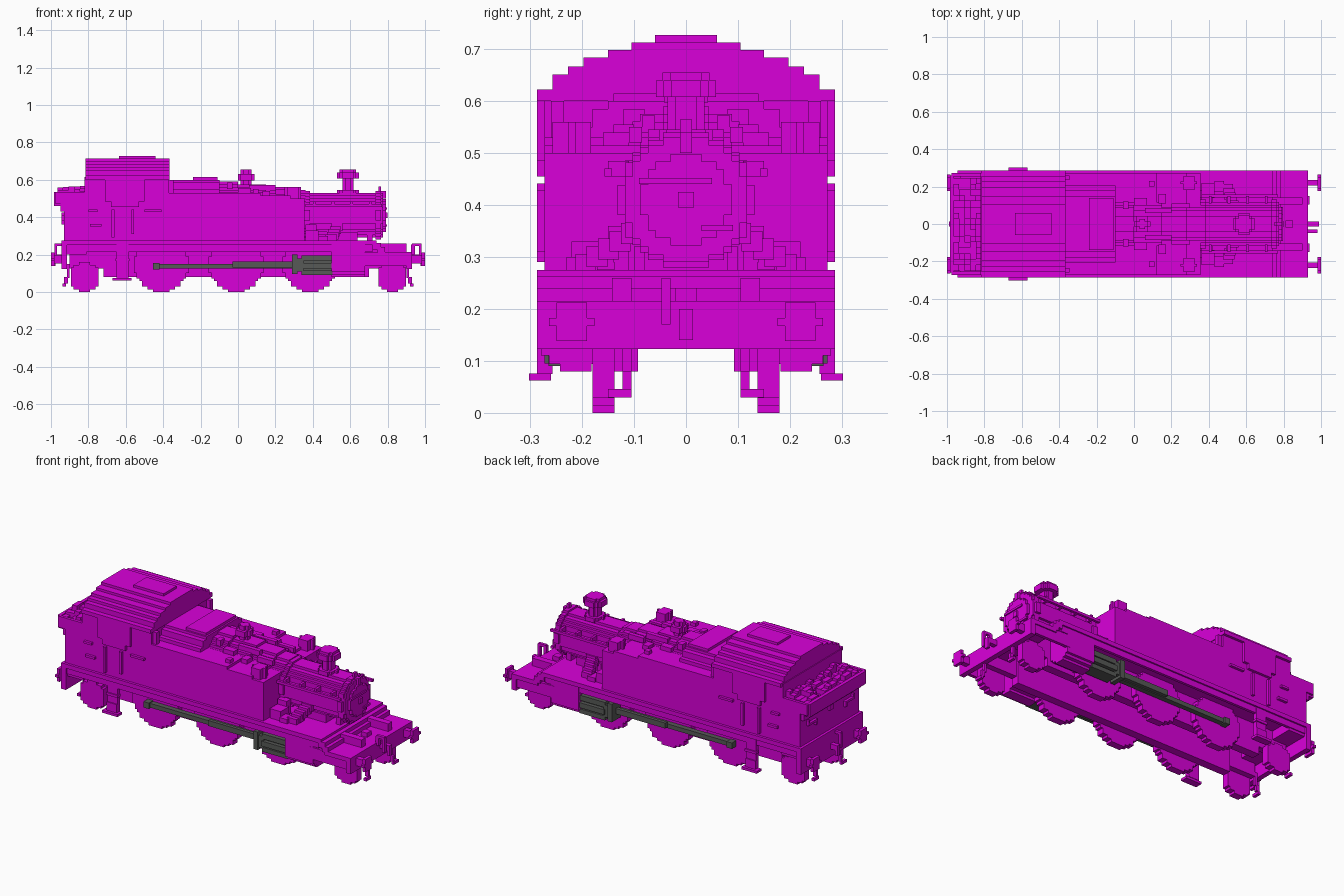
import bpy, bmesh, math, random
from mathutils import Vector

if "Cube" in bpy.data.objects:
    bpy.data.objects.remove(bpy.data.objects["Cube"], do_unlink=True)

U = 0.0147  # block pitch of the stepped style


def material(name, rgb):
    m = bpy.data.materials.new(name)
    m.use_nodes = True
    m.diffuse_color = (*rgb, 1)
    m.node_tree.nodes["Principled BSDF"].inputs["Base Color"].default_value = (*rgb, 1)
    return m


BODY = material("magenta", (0.7, 0.0, 0.7))
GREY = material("dark grey", (0.095, 0.1, 0.095))


def finish(name, bm, mat):
    bmesh.ops.recalc_face_normals(bm, faces=bm.faces)
    mesh = bpy.data.meshes.new(name)
    bm.to_mesh(mesh)
    bm.free()
    mesh.materials.append(mat)
    ob = bpy.data.objects.new(name, mesh)
    bpy.context.collection.objects.link(ob)
    return ob


def boxes(name, items, mat=BODY, mirror=False):
    """One object from boxes (x0, x1, y0, y1, z0, z1), optionally mirrored in y."""
    bm = bmesh.new()
    for b in items:
        sides = [b, (b[0], b[1], -b[3], -b[2], b[4], b[5])] if mirror else [b]
        for x0, x1, y0, y1, z0, z1 in sides:
            vs = bmesh.ops.create_cube(bm, size=1)["verts"]
            for v in vs:
                v.co = Vector(((x0 + x1) / 2 + v.co.x * (x1 - x0),
                               (y0 + y1) / 2 + v.co.y * (y1 - y0),
                               (z0 + z1) / 2 + v.co.z * (z1 - z0)))
    return finish(name, bm, mat)


def prism(name, outline, axis, spans, mat=BODY):
    """Extrude a 2D outline along an axis for each span (start, end)."""
    place = {"x": lambda p, t: (t, p[0], p[1]),
             "y": lambda p, t: (p[0], t, p[1]),
             "z": lambda p, t: (p[0], p[1], t)}[axis]
    bm = bmesh.new()
    for a, b in spans:
        face = bm.faces.new([bm.verts.new(place(p, a)) for p in outline])
        geo = bmesh.ops.extrude_face_region(bm, geom=[face])["geom"]
        shift = Vector(place((0, 0), b - a))
        for v in geo:
            if isinstance(v, bmesh.types.BMVert):
                v.co += shift
    return finish(name, bm, mat)


def staircase(rows, cx=0):
    """Symmetric stepped outline from (half width, bottom, top) rows, low to high."""
    right = []
    for w, z0, z1 in rows:
        right += [(cx + w, z0), (cx + w, z1)]
    return right + [(2 * cx - x, z) for x, z in reversed(right)]


def round_steps(cx, cz, r):
    """Circle cut into block steps."""
    n = max(2, round(2 * r / U))
    h = 2 * r / n
    rows = []
    for i in range(n):
        z = -r + (i + 0.5) * h
        w = max(U, round(math.sqrt(max(r * r - z * z, 0)) / U) * U)
        if rows and abs(rows[-1][0] - w) < 1e-6:
            rows[-1] = (w, rows[-1][1], cz + z + h / 2)
        else:
            rows.append((w, cz + z - h / 2, cz + z + h / 2))
    return staircase(rows, cx)


# Frames and running board
boxes("frame_plates", [(-0.9, 0.9, 0.105, 0.142, 0.125, 0.26), (-0.72, 0.7, 0.092, 0.142, 0.08, 0.255)], mirror=True)
boxes("running_board", [(-0.93, 0.74, -0.287, 0.287, 0.25, 0.275),
                        (0.72, 0.765, -0.287, 0.287, 0.225, 0.262),
                        (0.745, 0.785, -0.287, 0.287, 0.205, 0.24),
                        (0.76, 0.93, -0.287, 0.287, 0.19, 0.215)])
boxes("valance", [(-0.92, 0.72, 0.262, 0.278, 0.215, 0.26), (0.66, 0.92, 0.262, 0.28, 0.14, 0.21)], mirror=True)
boxes("buffer_beams", [(0.9, 0.93, -0.287, 0.287, 0.123, 0.215),
                       (-0.945, -0.915, -0.287, 0.287, 0.123, 0.275)])

# Wheels
for label, x, r in (("rear_driving", -0.41, 0.145), ("middle_driving", -0.01, 0.145),
                    ("front_driving", 0.385, 0.145), ("leading", 0.825, 0.08), ("trailing", -0.82, 0.08)):
    prism(label + "_wheels", round_steps(x, r, r), "y", [(0.138, 0.18), (-0.18, -0.138)])

# Cylinders, slide bars and rods
rows = [(0.03, 0.08, 0.094), (0.052, 0.094, 0.11), (0.067, 0.11, 0.255)]
prism("cylinders_left", staircase(rows, 0.212), "x", [(0.5, 0.68)])
prism("cylinders_right", staircase(rows, -0.212), "x", [(0.5, 0.68)])
boxes("slide_bars", [(0.34, 0.505, 0.2, 0.265, 0.165, 0.195), (0.34, 0.505, 0.215, 0.272, 0.125, 0.155),
                     (0.34, 0.505, 0.2, 0.265, 0.09, 0.115), (0.34, 0.505, 0.19, 0.25, 0.09, 0.195),
                     (0.29, 0.318, 0.19, 0.272, 0.095, 0.2), (0.31, 0.35, 0.2, 0.265, 0.11, 0.18)], GREY, True)
boxes("connecting_rods", [(-0.455, 0.3, 0.185, 0.215, 0.125, 0.15), (-0.03, 0.3, 0.215, 0.235, 0.13, 0.162),
                          (-0.455, -0.42, 0.185, 0.225, 0.12, 0.155)], GREY, True)

# Side tanks with tops falling towards the front
side = [(-0.38, 0.27), (0.355, 0.27), (0.355, 0.5), (0.28, 0.5), (0.28, 0.515),
        (0.12, 0.515), (0.12, 0.53), (-0.38, 0.53)]
prism("side_tanks", side, "y", [(0.08, 0.272), (-0.272, -0.08)])
for s in (1, -1):
    prism("tank_filler", round_steps(0.293, s * 0.22, 0.037), "z", [(0.5, 0.56)])
boxes("tank_vents", [(0.08, 0.11, 0.2, 0.23, 0.52, 0.55), (-0.37, -0.345, 0.235, 0.26, 0.53, 0.6)], mirror=True)

# Firebox, tapered boiler and smokebox
prism("firebox", staircase([(0.205, 0.3, 0.55), (0.18, 0.55, 0.585), (0.15, 0.585, 0.6)]), "x", [(-0.38, -0.1)])
boxes("firebox_top", [(-0.24, -0.11, -0.14, 0.14, 0.6, 0.615)])
for x0, x1, top in ((-0.11, 0.0, 0.59), (0.0, 0.15, 0.575), (0.15, 0.28, 0.56), (0.28, 0.36, 0.545)):
    prism("boiler_ring", round_steps(0, 0.42, top - 0.42), "x", [(x0, x1)])
prism("smokebox", round_steps(0, 0.41, 0.12), "x", [(0.35, 0.775)])
prism("smokebox_bands", round_steps(0, 0.41, 0.13), "x", [(0.355, 0.385), (0.735, 0.765)])
prism("smokebox_door", round_steps(0, 0.41, 0.088), "x", [(0.775, 0.79)])
boxes("door_fittings", [(0.785, 0.8, -0.015, 0.015, 0.395, 0.425), (0.785, 0.797, -0.09, 0.05, 0.44, 0.452),
                        (0.785, 0.797, 0.03, 0.09, 0.35, 0.362), (0.75, 0.765, -0.012, 0.012, 0.52, 0.565),
                        (0.765, 0.79, -0.012, 0.012, 0.5, 0.54)])
boxes("smokebox_saddle", [(0.48, 0.64, -0.1, 0.1, 0.26, 0.32), (0.69, 0.72, -0.08, 0.08, 0.26, 0.32)])
boxes("smokebox_handrails", [(0.36, 0.77, 0.142, 0.157, 0.455, 0.47)]
      + [(x, x + 0.015, 0.11, 0.15, 0.455, 0.485) for x in (0.4, 0.5, 0.6, 0.7)], mirror=True)
# Steam pipes stepping down from the smokebox, and small running board boxes
boxes("steam_pipes", [(0.5 - i * 0.008, 0.56 - i * 0.008, 0.085 + i * 0.022, 0.125 + i * 0.022,
                       0.325 - i * 0.0147, 0.365 - i * 0.0147) for i in range(5)], mirror=True)
boxes("running_board_boxes", [(0.36, 0.43, 0.14, 0.22, 0.27, 0.33), (0.43, 0.48, 0.17, 0.23, 0.27, 0.3),
                              (0.36, 0.42, 0.11, 0.15, 0.27, 0.36)], mirror=True)

# Chimney, safety valve and boiler top fittings
for r, z0, z1 in ((0.052, 0.52, 0.545), (0.036, 0.54, 0.615), (0.058, 0.608, 0.64), (0.045, 0.64, 0.655)):
    prism("chimney_part", round_steps(0.588, 0, r), "z", [(z0, z1)])
for r, z0, z1 in ((0.028, 0.56, 0.6), (0.042, 0.597, 0.63), (0.026, 0.63, 0.655)):
    prism("safety_valve_part", round_steps(0.043, 0, r), "z", [(z0, z1)])
boxes("boiler_top_pipes", [(0.06, 0.2, 0.06, 0.085, 0.54, 0.572), (0.2, 0.3, 0.085, 0.11, 0.52, 0.55),
                           (0.13, 0.17, 0.11, 0.16, 0.5, 0.54), (-0.06, -0.03, 0.08, 0.12, 0.55, 0.585),
                           (0.0, 0.07, 0.1, 0.14, 0.51, 0.555)], mirror=True)

# Cab with stepped arched roof
boxes("cab_body", [(-0.82, -0.37, -0.272, 0.272, 0.27, 0.615)])
prism("cab_roof", staircase([(0.287, 0.6, 0.622), (0.257, 0.622, 0.651), (0.227, 0.651, 0.667),
                             (0.197, 0.667, 0.684), (0.15, 0.684, 0.698), (0.105, 0.698, 0.713)]),
      "x", [(-0.815, -0.365)])
boxes("roof_vent", [(-0.635, -0.44, -0.06, 0.06, 0.71, 0.727)])
panel = [(-0.68, 0.455), (-0.53, 0.455), (-0.53, 0.485), (-0.5, 0.485), (-0.5, 0.605),
         (-0.71, 0.605), (-0.71, 0.485), (-0.68, 0.485)]
prism("cab_side_panels", panel, "y", [(0.27, 0.287), (-0.287, -0.27)])
boxes("cab_handrails", [(-0.675, -0.66, 0.27, 0.287, 0.29, 0.44), (-0.57, -0.555, 0.27, 0.287, 0.31, 0.44),
                        (-0.5, -0.41, 0.27, 0.287, 0.428, 0.441), (-0.8, -0.75, 0.27, 0.287, 0.428, 0.441),
                        (-0.79, -0.73, 0.27, 0.287, 0.35, 0.364)], mirror=True)
boxes("cab_steps", [(-0.65, -0.585, 0.257, 0.28, 0.075, 0.27), (-0.655, -0.58, 0.26, 0.287, 0.165, 0.18),
                    (-0.65, -0.585, 0.257, 0.287, 0.075, 0.125), (-0.67, -0.57, 0.26, 0.302, 0.062, 0.076)], mirror=True)

# Bunker with flared rear and coal
boxes("bunker", [(-0.93, -0.81, -0.272, 0.272, 0.2, 0.515), (-0.95, -0.92, -0.265, 0.265, 0.43, 0.5),
                 (-0.985, -0.94, -0.26, 0.26, 0.46, 0.5)])
boxes("bunker_rim", [(-0.985, -0.965, -0.26, 0.26, 0.46, 0.535), (-0.975, -0.81, -0.272, -0.255, 0.47, 0.535),
                     (-0.975, -0.81, 0.255, 0.272, 0.47, 0.535)])
random.seed(4)
coal = []
for i in range(5):
    for j in range(16):
        x, y = -0.965 + i * 0.03, -0.25 + j * 0.031
        coal.append((x, x + 0.03, y, y + 0.031, 0.48, 0.515 + U * random.randint(0, 3) + i * 0.002))
boxes("coal", coal)
boxes("bunker_rear_fittings", [(-0.945, -0.92, 0.13, 0.21, 0.38, 0.393), (-0.945, -0.92, 0.2, 0.213, 0.38, 0.41),
                               (-0.945, -0.92, 0.13, 0.143, 0.36, 0.39)], mirror=True)
boxes("bunker_rear_lamp_iron", [(-0.945, -0.92, -0.015, 0.015, 0.395, 0.425)])

# Buffers, couplings, hoses and guard irons at both ends
for end in (1, -1):
    def at(a, b):
        return tuple(sorted((end * a, end * b)))
    for s in (1, -1):
        prism("buffer_shank", round_steps(s * 0.22, 0.175, 0.022), "x", [at(0.925, 0.985)])
        prism("buffer_head", round_steps(s * 0.22, 0.175, 0.037), "x", [at(0.982, 1.0)])
    boxes("coupling_hook", [(*at(0.925, 0.99), -0.013, 0.013, 0.17, 0.2), (*at(0.975, 0.99), -0.013, 0.013, 0.14, 0.175)])
    boxes("brake_hose", [(*at(0.925, 0.945), -0.047, -0.03, 0.2, 0.255), (*at(0.93, 0.98), -0.047, -0.03, 0.245, 0.26),
                         (*at(0.967, 0.982), -0.047, -0.03, 0.17, 0.255)])
    boxes("guard_irons", [(*at(0.9, 0.915), 0.105, 0.122, 0.075, 0.15), (*at(0.91, 0.93), 0.105, 0.122, 0.045, 0.08),
                          (*at(0.92, 0.937), 0.105, 0.15, 0.03, 0.046)], mirror=True)
boxes("front_lamp_iron", [(0.81, 0.85, -0.02, 0.02, 0.21, 0.24)])
